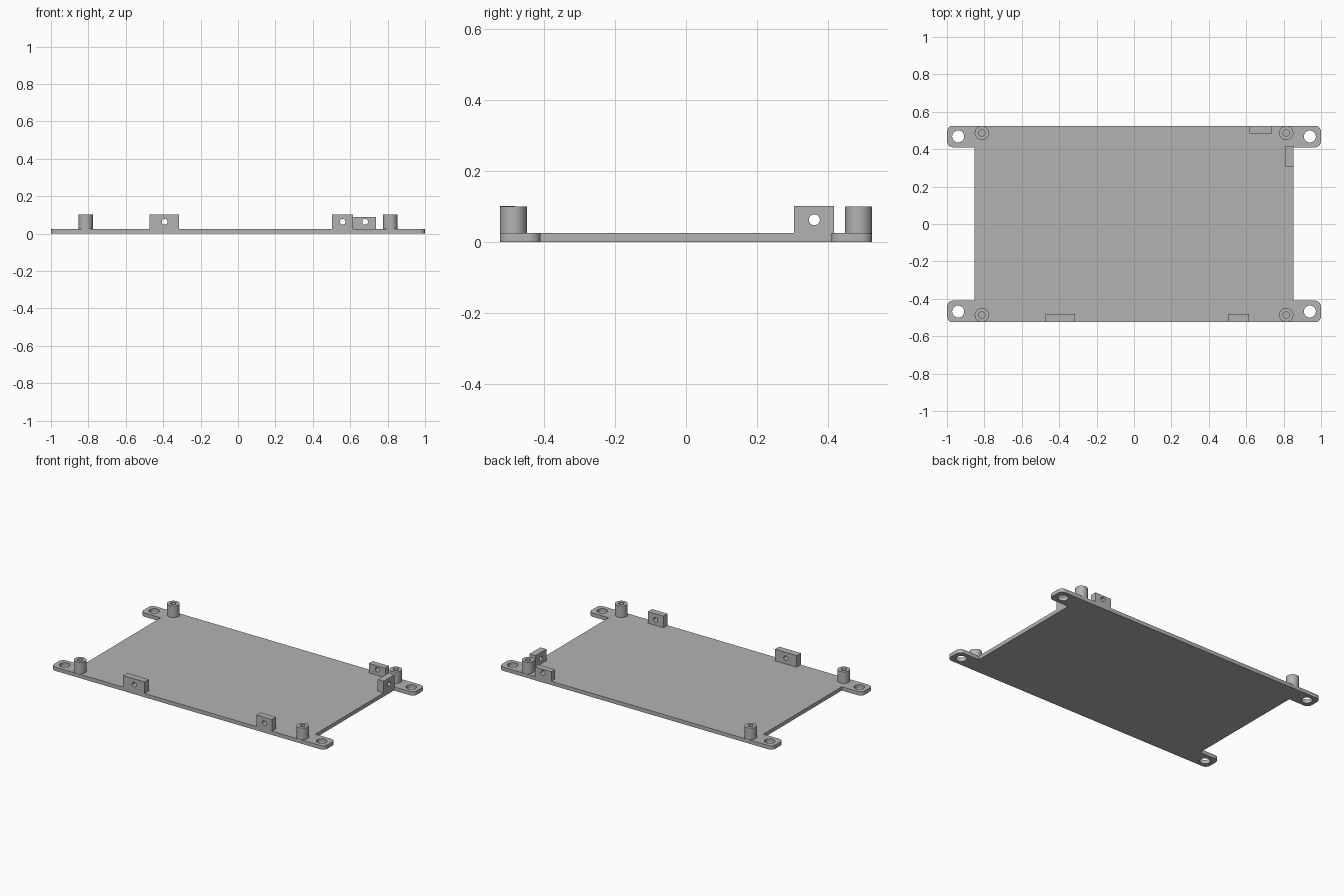
import bpy, bmesh
from math import pi, cos, sin, radians
from mathutils import Matrix, Vector

cube = bpy.data.objects.get("Cube")
if cube:
    bpy.data.objects.remove(cube)

GREY = (0.45, 0.45, 0.45, 1)
grey = bpy.data.materials.new("plain grey")
grey.use_nodes = True
grey.diffuse_color = GREY
grey.node_tree.nodes["Principled BSDF"].inputs["Base Color"].default_value = GREY

HALF_X, HALF_Y = 0.853, 0.525      # base sheet
EAR_Y, EAR_R = 0.41, 0.032         # mounting ears
SHEET = 0.025


def arc(cx, cy, r, start, end, steps):
    return [(cx + r * cos(start + (end - start) * i / steps),
             cy + r * sin(start + (end - start) * i / steps)) for i in range(steps + 1)]


def circle(cx, cy, r, steps=32):
    return arc(cx, cy, r, 0, 2 * pi, steps)[:-1]


def slab(name, loops, thickness, matrix):
    """Extrude closed outlines (inner loops become holes) from local z = 0 upward."""
    curve = bpy.data.curves.new(name, "CURVE")
    curve.dimensions = "2D"
    curve.fill_mode = "BOTH"
    curve.extrude = thickness / 2
    for loop in loops:
        spline = curve.splines.new("POLY")
        spline.points.add(len(loop) - 1)
        for point, (x, y) in zip(spline.points, loop):
            point.co = (x, y, 0, 1)
        spline.use_cyclic_u = True
    temp = bpy.data.objects.new(name + " outline", curve)
    bpy.context.collection.objects.link(temp)
    graph = bpy.context.evaluated_depsgraph_get()
    mesh = bpy.data.meshes.new_from_object(temp.evaluated_get(graph))
    bpy.data.objects.remove(temp)
    bpy.data.curves.remove(curve)

    bm = bmesh.new()
    bm.from_mesh(mesh)
    bmesh.ops.remove_doubles(bm, verts=bm.verts, dist=1e-5)
    bmesh.ops.transform(bm, matrix=matrix @ Matrix.Translation((0, 0, thickness / 2)), verts=bm.verts)
    bmesh.ops.recalc_face_normals(bm, faces=bm.faces)
    bm.to_mesh(mesh)
    bm.free()
    mesh.name = name
    mesh.materials.clear()
    mesh.materials.append(grey)
    obj = bpy.data.objects.new(name, mesh)
    bpy.context.collection.objects.link(obj)
    bpy.ops.object.select_all(action="DESELECT")
    obj.select_set(True)
    bpy.context.view_layer.objects.active = obj
    bpy.ops.object.shade_smooth_by_angle(angle=radians(30))
    return obj


# Base sheet with four rounded ears and their screw holes
quarter = [(HALF_X, EAR_Y)]
quarter += arc(1 - EAR_R, EAR_Y + EAR_R, EAR_R, -pi / 2, 0, 8)
quarter += arc(1 - EAR_R, HALF_Y - EAR_R, EAR_R, 0, pi / 2, 8)
half = quarter + [(-x, y) for x, y in reversed(quarter)]
outline = half + [(x, -y) for x, y in reversed(half)]
corners = [(sx, sy) for sx in (-1, 1) for sy in (-1, 1)]
screw_holes = [circle(sx * 0.94, sy * 0.468, 0.032) for sx, sy in corners]
slab("base_plate", [outline] + screw_holes, SHEET, Matrix())

# Hollow standoffs at the corners
for sx, sy in corners:
    name = f"{'back' if sy > 0 else 'front'}_{'left' if sx > 0 else 'right'}_standoff"
    slab(name, [circle(0, 0, 0.038), circle(0, 0, 0.017)], 0.101 - SHEET,
         Matrix.Translation((sx * 0.814, sy * 0.487, SHEET)))


# Upright drilled tabs along the edges
def tab(name, width, top, hole, depth, origin, along, outward):
    """Tab whose outer face starts at origin, running along one edge."""
    box = [(0, SHEET), (width, SHEET), (width, top), (0, top)]
    along, inward = Vector(along), -Vector(outward)
    up = Vector((0, 0, 1))
    frame = Matrix((along, up, inward)).transposed().to_4x4()
    slab(name, [box, circle(hole, 0.063, 0.0155, 24)], depth,
         Matrix.Translation(origin) @ frame)


front = ((1, 0, 0), (0, -1, 0))
tab("front_wide_tab", 0.157, 0.102, 0.08, 0.043, (-0.472, -HALF_Y, 0), *front)
tab("front_narrow_tab", 0.114, 0.102, 0.058, 0.043, (0.502, -HALF_Y, 0), *front)
tab("back_tab", 0.12, 0.088, 0.062, 0.04, (0.618, HALF_Y, 0), (1, 0, 0), (0, 1, 0))
tab("left_side_tab", 0.114, 0.102, 0.058, 0.044, (HALF_X, 0.304, 0), (0, 1, 0), (1, 0, 0))
